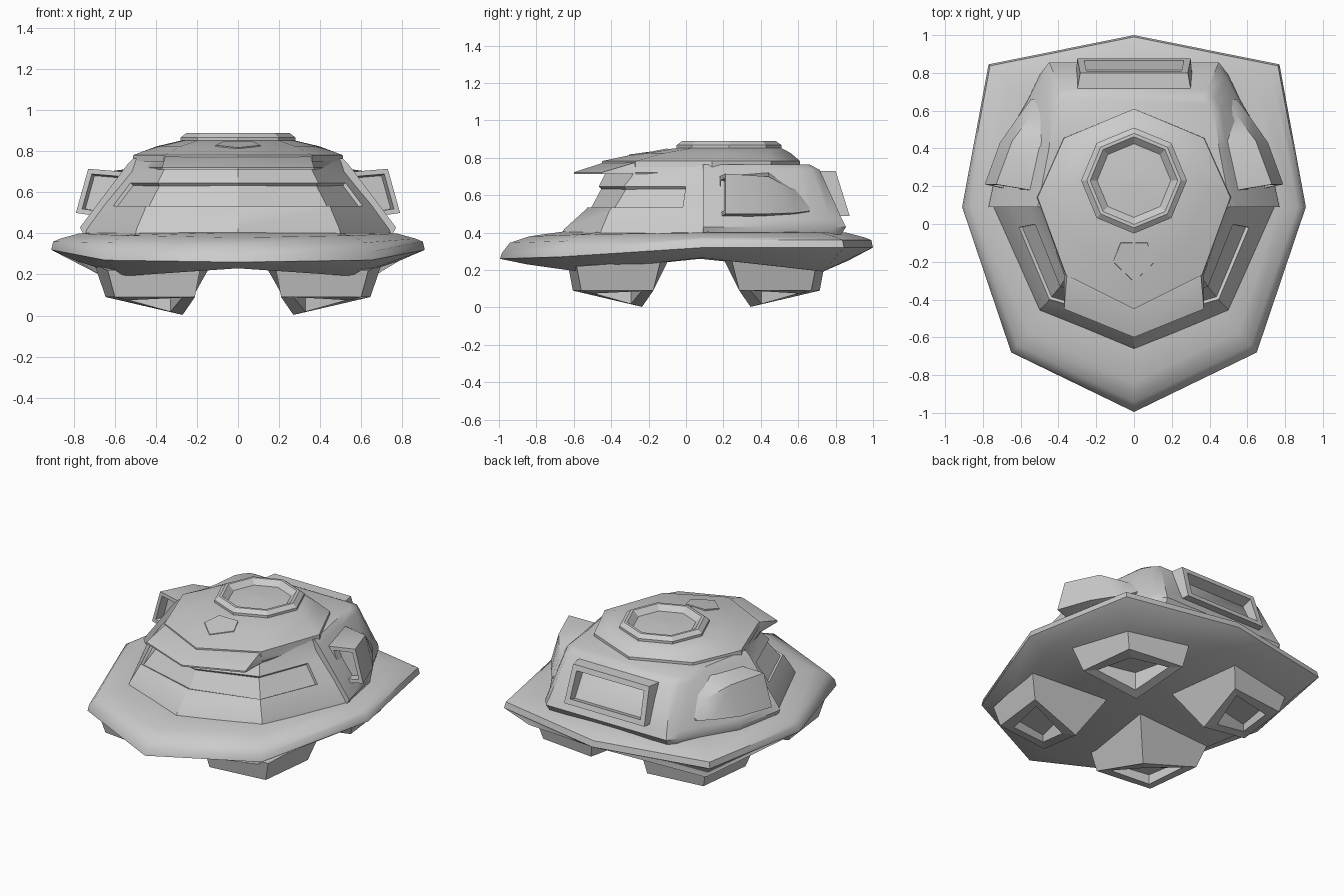
import bpy, bmesh, math
from mathutils import Vector

cube = bpy.data.objects.get("Cube")
if cube:
    bpy.data.objects.remove(cube, do_unlink=True)

grey = bpy.data.materials.new("hull_grey")
grey.use_nodes = True
colour = (0.6, 0.6, 0.6, 1)
grey.diffuse_color = colour
grey.node_tree.nodes["Principled BSDF"].inputs["Base Color"].default_value = colour


def mirrored(half):
    """Complete a left half outline with its mirror image."""
    return half + [(-x, y, z) for x, y, z in reversed(half) if abs(x) > 1e-5]


def level(z, *points):
    return mirrored([(x, y, z) for x, y in points])


def loft(loops):
    bm = bmesh.new()
    rings = [[bm.verts.new(p) for p in loop] for loop in loops]
    n = len(rings[0])
    for a, b in zip(rings, rings[1:]):
        for i in range(n):
            j = (i + 1) % n
            bm.faces.new((a[i], a[j], b[j], b[i]))
    bm.faces.new(rings[0][::-1])
    bm.faces.new(rings[-1])
    bmesh.ops.recalc_face_normals(bm, faces=bm.faces)
    bm.normal_update()
    return bm


def recess(bm, faces, width, depth):
    """Frame the faces, then push them straight inwards."""
    bmesh.ops.inset_region(bm, faces=faces, thickness=width, use_even_offset=True)
    bmesh.ops.inset_region(bm, faces=faces, thickness=0.004, depth=-depth,
                           use_even_offset=True)


def finish(name, bm, smooth=28):
    bmesh.ops.recalc_face_normals(bm, faces=bm.faces)
    mesh = bpy.data.meshes.new(name)
    bm.to_mesh(mesh)
    bm.free()
    mesh.materials.append(grey)
    obj = bpy.data.objects.new(name, mesh)
    bpy.context.collection.objects.link(obj)
    bpy.ops.object.select_all(action="DESELECT")
    obj.select_set(True)
    bpy.context.view_layer.objects.active = obj
    bpy.ops.object.shade_smooth_by_angle(angle=math.radians(smooth))


# Saucer hull: one faceted outline scaled into rings
outline = [(0, -0.995), (0.65, -0.68), (0.91, 0.09), (0.77, 0.845), (0, 1)]


def hull_ring(scale, heights):
    return mirrored([(x * scale, 0.05 + (y - 0.05) * scale, z)
                     for (x, y), z in zip(outline, heights)])


bm = loft([
    hull_ring(0.86, (0.23, 0.192, 0.265, 0.192, 0.25)),
    hull_ring(1.0, (0.26, 0.27, 0.32, 0.32, 0.32)),
    hull_ring(0.99, (0.29, 0.31, 0.36, 0.36, 0.36)),
    hull_ring(0.95, (0.345, 0.355, 0.375, 0.375, 0.375)),
    hull_ring(0.85, (0.38, 0.39, 0.40, 0.40, 0.40)),
    hull_ring(0.68, (0.405,) * 5)])
floor = min(bm.faces, key=lambda f: f.normal.z)
centre = bmesh.ops.poke(bm, faces=[floor])["verts"][0]
centre.co.z = 0.26
finish("saucer_hull", bm, 50)

# Four landing feet, each with a sloped and recessed underside
for side, sx in (("left", 1), ("right", -1)):
    for end, sy in (("front", -1), ("rear", 1)):
        def corner(x, y, z):
            return (sx * x, 0.055 + sy * y, z)
        bm = loft([
            [corner(0.13, 0.15, 0.25), corner(0.70, 0.19, 0.25),
             corner(0.635, 0.64, 0.22), corner(0.18, 0.69, 0.25)],
            [corner(0.27, 0.29, 0.003), corner(0.645, 0.23, 0.09),
             corner(0.60, 0.615, 0.09), corner(0.21, 0.66, 0.09)]])
        sole = min(bm.faces, key=lambda f: f.calc_center_median().z)
        bmesh.ops.inset_region(bm, faces=[sole], thickness=0.085)
        pit = bmesh.ops.extrude_face_region(bm, geom=[sole])
        bm.faces.remove(sole)
        for v in pit["geom"]:
            if isinstance(v, bmesh.types.BMVert):
                v.co.z = 0.14
        finish(f"{end}_{side}_foot", bm, 10)


# Front cabin with a wraparound window band that stops short of the housing
def cabin_level(z, nose, cheek, wide):
    end = Vector((wide, 0.12))
    post = Vector(cheek).lerp(end, 0.74)
    return level(z, (0, nose), cheek, tuple(post), tuple(end))


bm = loft([
    cabin_level(0.39, -0.67, (0.50, -0.46), 0.76),
    cabin_level(0.42, -0.65, (0.495, -0.45), 0.75),
    cabin_level(0.515, -0.545, (0.455, -0.41), 0.68),
    cabin_level(0.53, -0.53, (0.45, -0.40), 0.67),
    cabin_level(0.65, -0.465, (0.39, -0.33), 0.57),
    cabin_level(0.70, -0.44, (0.365, -0.29), 0.53),
    cabin_level(0.76, -0.41, (0.34, -0.26), 0.51)])
band = [f for f in bm.faces if 0.56 < f.calc_center_median().z < 0.62
        and f.calc_center_median().y < 0 and f.normal.y < 0.5]
recess(bm, band, 0.004, 0.018)
finish("front_cabin", bm)

# Rear housing with softened shoulders
bm = loft([
    level(0.39, (0.75, 0.09), (0.69, 0.42), (0.55, 0.66), (0.49, 0.78), (0.44, 0.83)),
    level(0.43, (0.77, 0.09), (0.70, 0.42), (0.56, 0.66), (0.50, 0.79), (0.45, 0.855)),
    level(0.47, (0.74, 0.09), (0.68, 0.42), (0.55, 0.66), (0.49, 0.77), (0.44, 0.835)),
    level(0.735, (0.54, 0.09), (0.49, 0.40), (0.46, 0.61), (0.43, 0.67), (0.39, 0.715)),
    level(0.765, (0.51, 0.09), (0.45, 0.40), (0.43, 0.58), (0.40, 0.63), (0.37, 0.66))])
finish("rear_housing", bm, 38)

# Rear exhaust box with a deep opening
bm = loft([
    [(-0.32, 0.60, 0.73), (0.32, 0.60, 0.73), (0.32, 0.70, 0.49), (-0.32, 0.70, 0.49)],
    [(-0.285, 0.80, 0.73), (0.285, 0.80, 0.73), (0.30, 0.875, 0.49), (-0.30, 0.875, 0.49)]])
back = max(bm.faces, key=lambda f: f.calc_center_median().y)
recess(bm, [back], 0.035, 0.075)
finish("exhaust_box", bm, 20)

# Side intakes, open at the front and tapering into the housing
for side, s in (("left", 1), ("right", -1)):
    sections = [
        [(0.55, 0.18, 0.70), (0.73, 0.21, 0.715), (0.79, 0.21, 0.50), (0.65, 0.18, 0.48)],
        [(0.46, 0.44, 0.725), (0.645, 0.44, 0.70), (0.71, 0.43, 0.50), (0.62, 0.43, 0.48)],
        [(0.43, 0.58, 0.68), (0.54, 0.58, 0.625), (0.605, 0.58, 0.505), (0.54, 0.58, 0.49)],
        [(0.42, 0.66, 0.58), (0.50, 0.66, 0.55), (0.545, 0.66, 0.515), (0.50, 0.66, 0.505)]]
    bm = loft([[(s * x, y, z) for x, y, z in loop] for loop in sections])
    mouth = min(bm.faces, key=lambda f: f.calc_center_median().y)
    recess(bm, [mouth], 0.024, 0.06)
    finish(f"{side}_intake", bm, 35)

# Overhanging front brim
bm = loft([
    level(0.712, (0, -0.60), (0.37, -0.45), (0.37, -0.27), (0.50, 0.12)),
    level(0.722, (0, -0.60), (0.37, -0.45), (0.37, -0.27), (0.51, 0.12)),
    level(0.775, (0, -0.44), (0.355, -0.27), (0.35, -0.25), (0.50, 0.12))])
finish("front_brim", bm)


# Domed roof, blending from the eaves to the turret ring
def octagon(radius, z, cy=0.23):
    return [(radius * math.sin(i * math.pi / 4),
             cy - radius * math.cos(i * math.pi / 4), z) for i in range(8)]


eaves = level(0.782, (0, -0.45), (0.36, -0.27), (0.51, 0.14), (0.37, 0.455), (0, 0.61))
lower = [(x * 1.01, y, 0.75) for x, y, z in eaves]
crown = octagon(0.28, 0.852)
middle = [tuple(Vector(a).lerp(Vector(b), 0.5) + Vector((0, 0, 0.008)))
          for a, b in zip(eaves, crown)]
finish("domed_roof", loft([lower, eaves, middle, crown]), 35)

# Turret ring with a sunken, slightly peaked floor
bm = loft([octagon(0.28, 0.84), octagon(0.28, 0.868), octagon(0.25, 0.89),
           octagon(0.232, 0.89), octagon(0.195, 0.857), octagon(0.02, 0.868)])
finish("turret_ring", bm, 20)

# Raised pentagon sensor on the roof
bm = loft([
    level(0.78, (0, -0.31), (0.115, -0.21), (0.08, -0.09)),
    mirrored([(0, -0.305, 0.818), (0.11, -0.20, 0.83), (0.07, -0.10, 0.85)])])
finish("roof_sensor", bm, 20)
